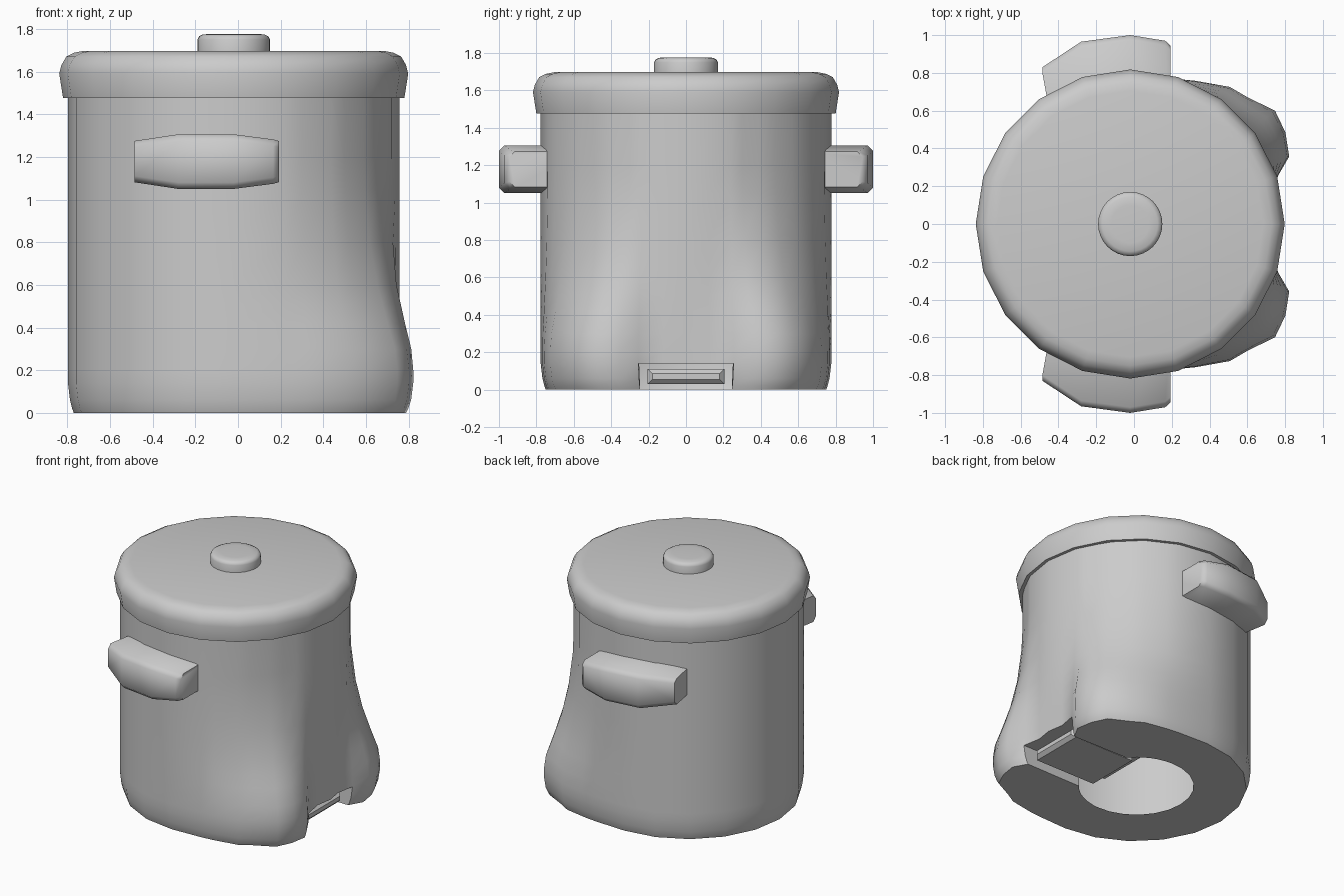
import bpy, bmesh
from math import cos, sin, pi, radians

if "Cube" in bpy.data.objects:
    bpy.data.objects.remove(bpy.data.objects["Cube"])

CX = -0.02  # axis of the bin


def finish(name, bm, angle=40):
    bmesh.ops.delete(bm, geom=[v for v in bm.verts if not v.link_faces], context='VERTS')
    bmesh.ops.recalc_face_normals(bm, faces=bm.faces[:])
    me = bpy.data.meshes.new(name)
    bm.to_mesh(me)
    bm.free()
    ob = bpy.data.objects.new(name, me)
    bpy.context.collection.objects.link(ob)
    bpy.ops.object.select_all(action='DESELECT')
    ob.select_set(True)
    bpy.context.view_layer.objects.active = ob
    bpy.ops.object.shade_smooth_by_angle(angle=radians(angle))
    return ob


def lathe(name, profile, sides):
    bm = bmesh.new()
    rings = [[bm.verts.new((CX + r * cos(2 * pi * i / sides), r * sin(2 * pi * i / sides), z))
              for i in range(sides)] for r, z in profile]
    for a, b in zip(rings, rings[1:]):
        for i in range(sides):
            j = (i + 1) % sides
            bm.faces.new((a[i], a[j], b[j], b[i]))
    bm.faces.new(rings[-1])
    return finish(name, bm)


# Body: 20-sided shell with two swollen lobes either side of the pedal notch
BULGE = {18: .045, 23: .145, 30.5: .185, 38: .2, 47.5: .145, 54: .12, 65.5: .065, 72: .03}
# height: (radius scale, bulge strength)
LEVELS = [(0, .965, .97), (.02, .975, .98), (.06, .988, 1), (.14, 1, 1), (.2, 1, 1), (.3, 1, .93),
          (.42, 1, .71), (.51, 1, .56), (.6, 1, .41), (.8, 1, .18), (1.05, 1, .03),
          (1.2, 1, 0), (1.5, 1, 0)]
half = [0, 9] + list(BULGE) + [90, 108, 126, 144, 162, 180]
angles = [-a for a in reversed(half[1:-1])] + half
n = len(angles)


def inner_angle(a):
    s = 1 if a >= 0 else -1
    a = abs(a)
    return s * (40 + (a - 18) * 140 / 162 if a >= 18 else a * 40 / 18)


bm = bmesh.new()
rows = []
for z, scale, k in LEVELS:
    row = []
    for a in angles:
        off = (abs(a) % 18) - 9
        r = (.777 * cos(pi / 20) / cos(radians(off)) + k * BULGE.get(abs(a), 0)) * scale
        t = radians(a)
        row.append(bm.verts.new((CX + r * cos(t), r * sin(t), z)))
    rows.append(row)
hole = [bm.verts.new((CX + .39 * cos(radians(inner_angle(a))),
                      .39 * sin(radians(inner_angle(a))), 0)) for a in angles]
for j in range(-1, len(LEVELS) - 1):
    lo, hi = (hole if j < 0 else rows[j]), rows[j + 1]
    for i in range(n):
        m = (i + 1) % n
        in_notch = abs(angles[i]) <= 18 and abs(angles[m]) <= 18
        if in_notch and j < 3:
            continue
        bm.faces.new((lo[i], lo[m], hi[m], hi[i]))
# Notch side walls and ceiling
cols = [i for i in range(n) if abs(angles[i]) <= 18]
for i in (cols[0], cols[-1]):
    h = hole[i]
    top = bm.verts.new((h.co.x, h.co.y, .14))
    bm.faces.new([h] + [rows[j][i] for j in range(4)] + [top])
edge = [bm.verts.new((.05, y, .14)) for y in (.25, -.25)]
bm.faces.new([rows[3][i] for i in cols] + edge)
finish("bin_body", bm)

# Lid and knob
lathe("lid", [(.72, 1.476), (.80, 1.476), (.818, 1.59), (.808, 1.63), (.785, 1.67),
              (.75, 1.688), (.705, 1.697)], 20)
lathe("lid_knob", [(.17, 1.68), (.17, 1.75), (.163, 1.765), (.145, 1.774), (.1, 1.777)], 32)

# Side handles: chamfered sections along x, mirrored front to back
bm = bmesh.new()
secs = []
for x, y, h in [(-.485, .83, .097), (-.28, .965, .128), (-.02, 1.0, .128), (.165, .97, .104), (.193, .945, .096)]:
    pts = [(.58, -h), (y - .03, -h), (y, -h + .03), (y, h - .03), (y - .03, h), (.58, h)]
    secs.append([bm.verts.new((x + (.04 if x < -.4 and yy < .6 else 0), -yy, 1.178 + zz)) for yy, zz in pts])
for a, b in zip(secs, secs[1:]):
    for i in range(6):
        j = (i + 1) % 6
        bm.faces.new((a[i], a[j], b[j], b[i]))
bm.faces.new(secs[0])
bm.faces.new(secs[-1])
handles = finish("side_handles", bm, 50)
handles.modifiers.new("mirror", 'MIRROR').use_axis = (False, True, False)

# Foot pedal
bm = bmesh.new()
bmesh.ops.create_cube(bm, size=1)
for v in bm.verts:
    v.co.x = .45 + v.co.x * .52
    v.co.y *= .41
    v.co.z = .07 + v.co.z * .08
front = [e for e in bm.edges if all(v.co.x > .6 for v in e.verts)]
bmesh.ops.bevel(bm, geom=front, offset=.025, segments=1, affect='EDGES')
finish("foot_pedal", bm, 30)
